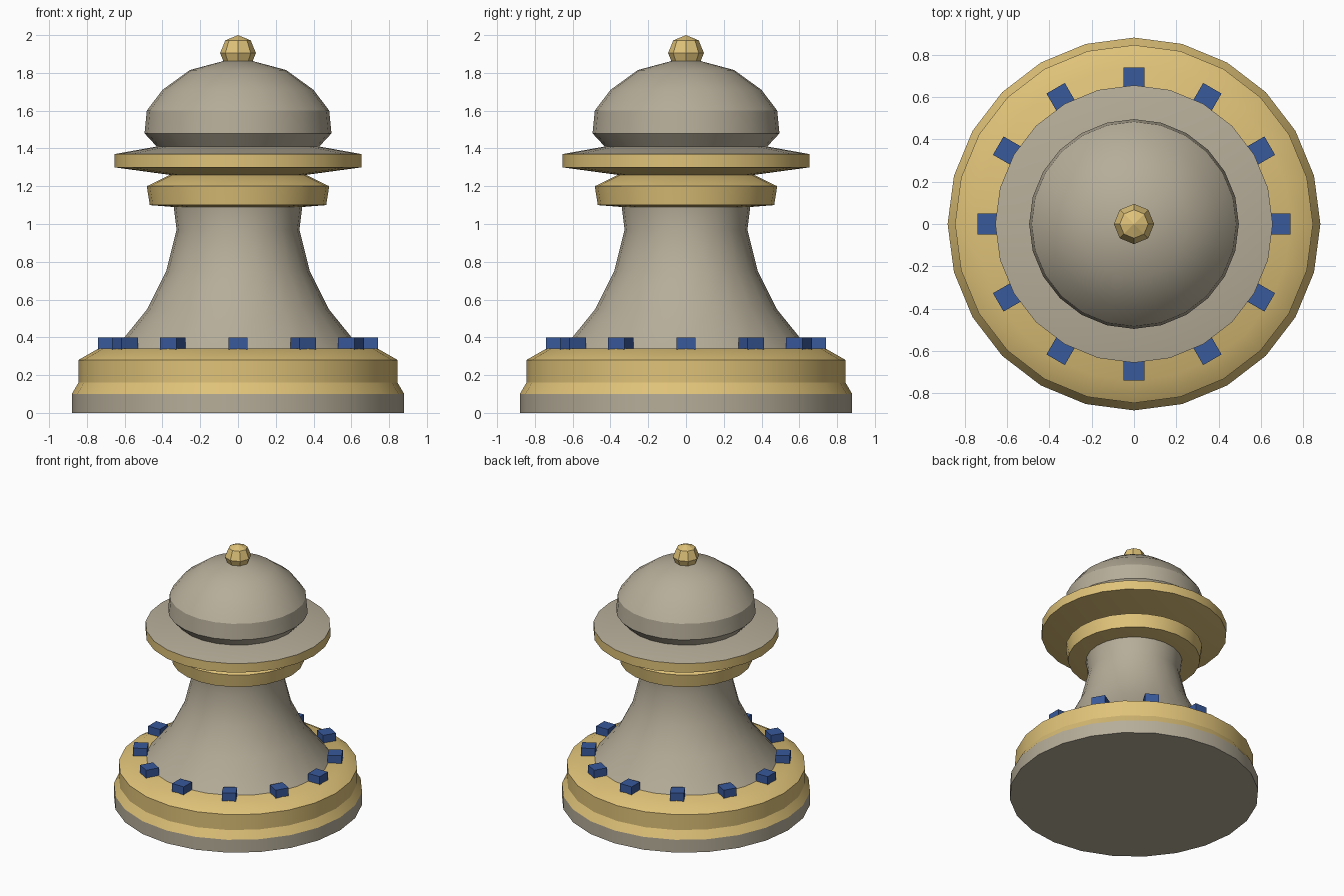
import bpy, bmesh, math
from mathutils import Matrix

if "Cube" in bpy.data.objects:
    bpy.data.objects.remove(bpy.data.objects["Cube"])


def material(name, rgb):
    m = bpy.data.materials.new(name)
    m.diffuse_color = (*rgb, 1)
    m.use_nodes = True
    m.node_tree.nodes["Principled BSDF"].inputs["Base Color"].default_value = m.diffuse_color
    return m


stone = material("warm grey stone", (0.47, 0.42, 0.32))
gold = material("pale gold", (0.74, 0.54, 0.19))
blue = material("deep blue", (0.04, 0.10, 0.33))


def finish(bm, name, mat, smooth=None):
    bmesh.ops.recalc_face_normals(bm, faces=bm.faces)
    mesh = bpy.data.meshes.new(name)
    bm.to_mesh(mesh)
    bm.free()
    mesh.materials.append(mat)
    ob = bpy.data.objects.new(name, mesh)
    bpy.context.collection.objects.link(ob)
    if smooth:
        bpy.ops.object.select_all(action='DESELECT')
        ob.select_set(True)
        bpy.context.view_layer.objects.active = ob
        bpy.ops.object.shade_smooth_by_angle(angle=math.radians(smooth))
    return ob


def lathe(name, mat, profile, sides=24, smooth=30):
    """Turn a (radius, height) profile around z, closing both ends."""
    bm = bmesh.new()
    rings = []
    for r, z in profile:
        rings.append([bm.verts.new((r * math.cos(math.tau * i / sides),
                                    r * math.sin(math.tau * i / sides), z))
                      for i in range(sides)])
    for a, b in zip(rings, rings[1:]):
        for i in range(sides):
            j = (i + 1) % sides
            bm.faces.new((a[i], a[j], b[j], b[i]))
    bm.faces.new(rings[0])
    bm.faces.new(rings[-1])
    return finish(bm, name, mat, smooth)


# Stepped foot
lathe("foot_plinth", stone, [(0.88, 0), (0.88, 0.10)])
lathe("foot_ring", gold, [(0.88, 0.10), (0.845, 0.16), (0.845, 0.28), (0.74, 0.34)])

# Flared stem
lathe("stem", stone, [(0.65, 0.34), (0.48, 0.55), (0.38, 0.75),
                      (0.325, 0.97), (0.34, 1.09)])

# Collar and wide flange with its grey top
lathe("collar", gold, [(0.34, 1.09), (0.467, 1.10), (0.483, 1.20), (0.36, 1.26)])
lathe("flange", gold, [(0.36, 1.26), (0.655, 1.30), (0.655, 1.37)])
lathe("flange_top", stone, [(0.655, 1.37), (0.43, 1.41)])

# Domed head
lathe("dome", stone, [(0.43, 1.41), (0.495, 1.48), (0.483, 1.60), (0.40, 1.71),
                      (0.255, 1.815), (0.08, 1.862)])

# Faceted finial
bm = bmesh.new()
bmesh.ops.create_uvsphere(bm, u_segments=8, v_segments=4, radius=0.095,
                          matrix=Matrix.Translation((0, 0, 1.905)))
finish(bm, "finial", gold)

# Ring of twelve studs on the foot
for k in range(12):
    bm = bmesh.new()
    bmesh.ops.create_cube(bm, size=1, matrix=Matrix.Rotation(math.tau * k / 12, 4, 'Z')
                          @ Matrix.Translation((0.69, 0, 0.365))
                          @ Matrix.Diagonal((0.10, 0.10, 0.07, 1)))
    finish(bm, f"stud_{k + 1}", blue)
